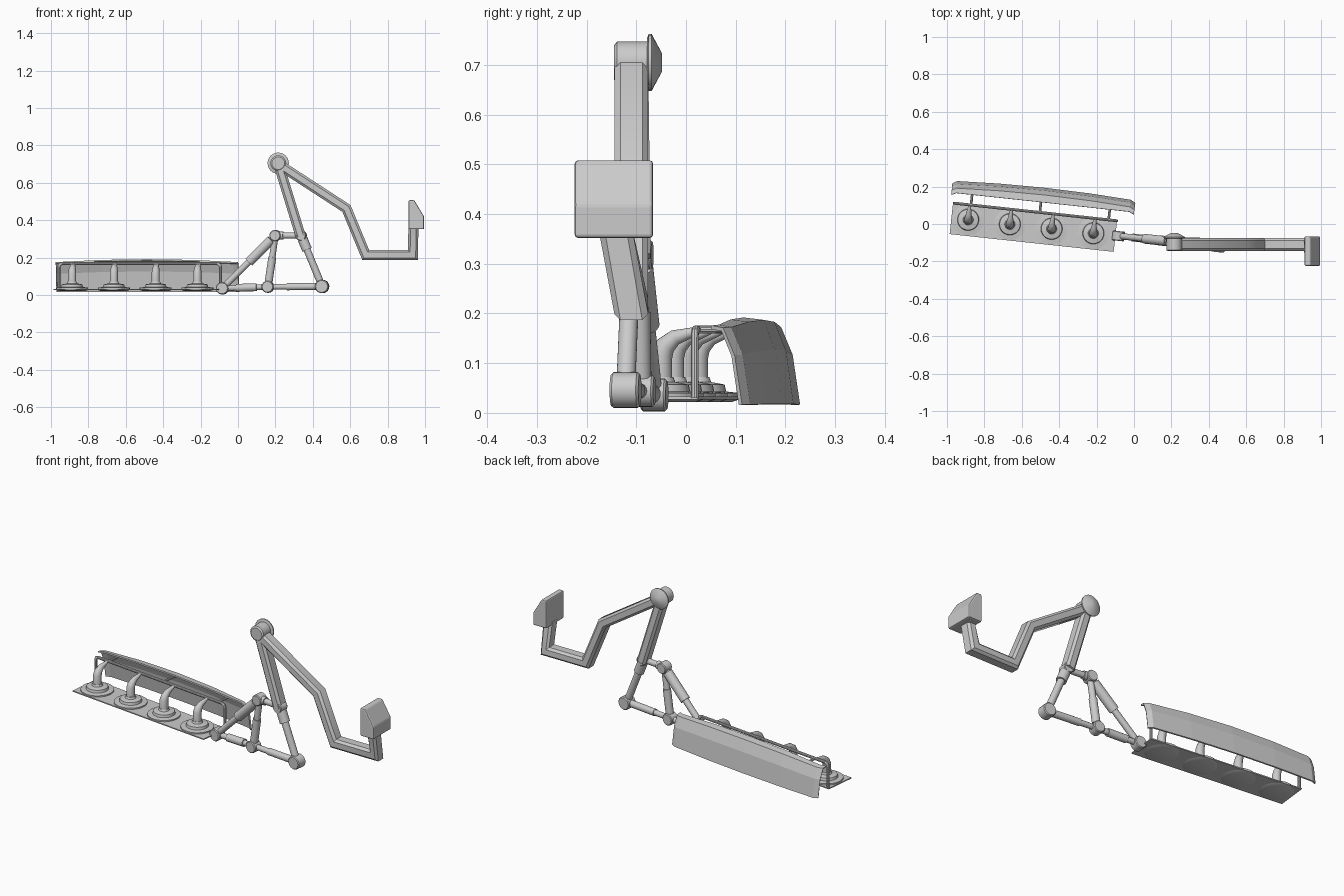
import bpy, bmesh, math
from mathutils import Vector

cube = bpy.data.objects.get("Cube")
if cube:
    bpy.data.objects.remove(cube, do_unlink=True)

grey = bpy.data.materials.new("light_grey")
grey.use_nodes = True
grey.diffuse_color = (0.6, 0.6, 0.6, 1)
grey.node_tree.nodes["Principled BSDF"].inputs["Base Color"].default_value = (0.6, 0.6, 0.6, 1)

# The spray boom and linkage share a frame turned slightly about z
U = Vector((1, -0.108, 0)).normalized()
V = Vector((0.108, 1, 0)).normalized()
O = Vector((0, -0.073, 0))
Y = Vector((0, 1, 0))


def loc(u, v, z):
    return O + U * u + V * v + Vector((0, 0, z))


def on_line(x, z):
    return Vector((x, O.y - 0.108 * x, z))


def finish(name, bm, smooth=True):
    bmesh.ops.recalc_face_normals(bm, faces=bm.faces)
    mesh = bpy.data.meshes.new(name)
    bm.to_mesh(mesh)
    bm.free()
    mesh.materials.append(grey)
    ob = bpy.data.objects.new(name, mesh)
    bpy.context.collection.objects.link(ob)
    if smooth:
        bpy.ops.object.select_all(action="DESELECT")
        ob.select_set(True)
        bpy.context.view_layer.objects.active = ob
        bpy.ops.object.shade_smooth_by_angle(angle=math.radians(35))
    return ob


def bridge(name, rings, smooth=True):
    """Skin a list of closed rings of points and cap both ends."""
    bm = bmesh.new()
    rows = [[bm.verts.new(p) for p in ring] for ring in rings]
    for a, b in zip(rows, rows[1:]):
        for i in range(len(a)):
            j = (i + 1) % len(a)
            bm.faces.new((a[i], a[j], b[j], b[i]))
    bm.faces.new(rows[0])
    bm.faces.new(rows[-1])
    return finish(name, bm, smooth)


def circle(r, n=20):
    return [(r * math.cos(2 * math.pi * i / n), r * math.sin(2 * math.pi * i / n)) for i in range(n)]


def sweep(name, path, section, side, scales=None):
    """Carry a section along a path with mitred corners."""
    path = [Vector(p) for p in path]
    scales = scales or [1] * len(path)
    rings = []
    for i, p in enumerate(path):
        d0 = (p - path[i - 1]).normalized() if i else None
        d1 = (path[i + 1] - p).normalized() if i < len(path) - 1 else None
        d0, d1 = d0 or d1, d1 or d0
        mid = (d0 + d1).normalized()
        n = side.cross(mid).normalized() / max(mid.dot(d1), 0.3)
        rings.append([p + (n * a + side * b) * scales[i] for a, b in section])
    return bridge(name, rings)


def lathe(name, p0, p1, profile, n=24):
    """Turn (fraction, radius) pairs about the axis p0-p1."""
    axis = p1 - p0
    ref = Vector((0, 0, 1)) if abs(axis.normalized().z) < 0.9 else Vector((1, 0, 0))
    s = axis.cross(ref).normalized()
    t = axis.cross(s).normalized()
    return bridge(name, [[p0 + axis * f + s * a + t * b for a, b in circle(r, n)] for f, r in profile])


# Main arm: two bars with chamfered corners
h, w, c = 0.027, 0.034, 0.012
bar = [(h, w - c), (h - c, w), (c - h, w), (-h, w - c), (-h, c - w), (c - h, -w), (h - c, -w), (h, c - w)]
yc = -0.11
sweep("cranked_arm", [(0.215, yc, 0.70), (0.58, yc, 0.463), (0.683, yc, 0.214),
                      (0.935, yc, 0.214), (0.938, -0.142, 0.37)], bar, Y)
sweep("upper_arm", [(0.215, yc, 0.705), (0.335, yc + 0.005, 0.315)], bar, Y)

# Pivot at the top of the arm
pin = [Vector((0.215, y, 0.705)) for y in (-0.145, -0.07, -0.048)]
lathe("pivot_hub", pin[0], pin[1], [(0, 0.034), (0.08, 0.042), (1, 0.042)])
lathe("pivot_cap", pin[1] - Y * 0.008, pin[2], [(0, 0.05), (0.1, 0.057), (0.3, 0.057), (1, 0.018)])

# Mounting box with a sloped outer face
profile = [(0.912, 0.352), (0.995, 0.352), (0.995, 0.42), (0.942, 0.508), (0.912, 0.508)]
box = bridge("mounting_box", [[Vector((x, y, z)) for x, z in profile] for y in (-0.224, -0.066)], False)
bev = box.modifiers.new("rounding", "BEVEL")
bev.width, bev.segments = 0.007, 2

# Linkage joints
A, B = on_line(0.338, 0.318), on_line(0.45, 0.046)
C, D, E = on_line(0.16, 0.044), on_line(-0.083, 0.036), on_line(0.2, 0.318)
for name, p, r, half in (("elbow", A, 0.028, 0.027), ("outer_foot", B, 0.036, 0.029),
                         ("middle_foot", C, 0.032, 0.027), ("boom_foot", D, 0.033, 0.026),
                         ("linkage_top", E, 0.03, 0.027)):
    lathe(name + "_joint", p - V * half, p + V * half, [(0, r * 0.88), (0.08, r), (0.92, r), (1, r * 0.88)])


# Linkage rods, each a thick sleeve on a thinner rod
def piston(name, p0, p1, s0, s1, rod=0.016, sleeve=0.024):
    lathe(name, p0, p1, [(0, rod), (s0, rod), (s0, sleeve), (s1, sleeve), (s1, rod), (1, rod)])


piston("outer_strut", A, B, 0.06, 0.28, 0.019, 0.027)
piston("middle_strut", E, C, 0.42, 0.9, 0.017, 0.021)
piston("boom_strut", E, D, 0.08, 0.5, 0.017, 0.026)
piston("top_link", E, A, 0.1, 0.3, 0.016, 0.022)
piston("outer_link", C, B, 0.35, 0.95, 0.015, 0.019)
piston("boom_link", D, C, 0.3, 0.75, 0.015, 0.021)

# Boom floor plate
rect = [(-0.982, -0.087), (-0.1, -0.087), (-0.1, 0.087), (-0.982, 0.087)]
bridge("floor_plate", [[loc(u, v, z) for u, v in rect] for z in (0.027, 0.033)], False)

# Four spray heads: stepped dish and bent nozzle
for i in range(4):
    u = -0.892 + 0.2245 * i
    lathe(f"dish_{i + 1}", loc(u, 0, 0.022), loc(u, 0, 0.072),
          [(0, 0.07), (0.1, 0.085), (0.36, 0.085), (0.42, 0.058), (0.7, 0.055), (0.8, 0.028), (1, 0.024)], 28)
    path = [loc(u, v, z) for v, z in ((0, 0.06), (0, 0.115), (0.008, 0.135), (0.028, 0.152), (0.075, 0.166))]
    sweep(f"nozzle_{i + 1}", path, circle(0.022), U, [1, 1, 0.9, 0.7, 0.35])

# Feed rail with rounded corners, and arms that hold the hood
rail = [(-0.972, 0.03), (-0.972, 0.15), (-0.968, 0.163), (-0.955, 0.168)]
rail += [(-1.075 - u, z) for u, z in reversed(rail)]
sweep("feed_rail", [loc(u, 0.08, z) for u, z in rail], circle(0.008, 10), V)
for i, u in enumerate((-0.885, -0.515, -0.145)):
    lathe(f"hood_arm_{i + 1}", loc(u, 0.08, 0.168), loc(u, 0.165, 0.168), [(0, 0.007), (1, 0.007)], 10)

# Curved hood behind the boom, bulging in the middle, with curled ends
curve = [(0.135, 0.172), (0.157, 0.168), (0.179, 0.115), (0.194, 0.016)]
bm = bmesh.new()
rows = []
for f in (0, 0.025, 0.25, 0.5, 0.75, 0.975, 1):
    bulge = 0.016 * (1 - (2 * f - 1) ** 2)
    curl = 0.012 if f in (0, 1) else 0
    rows.append([bm.verts.new(loc(-0.995 + 0.98 * f, v + bulge * (k > 0) - curl, z + bulge * min(1, z / 0.15)))
                 for k, (v, z) in enumerate(curve)])
for a, b in zip(rows, rows[1:]):
    for k in range(len(curve) - 1):
        bm.faces.new((a[k], a[k + 1], b[k + 1], b[k]))
hood = finish("hood", bm, False)
solid = hood.modifiers.new("thickness", "SOLIDIFY")
solid.thickness, solid.offset = 0.008, 0
